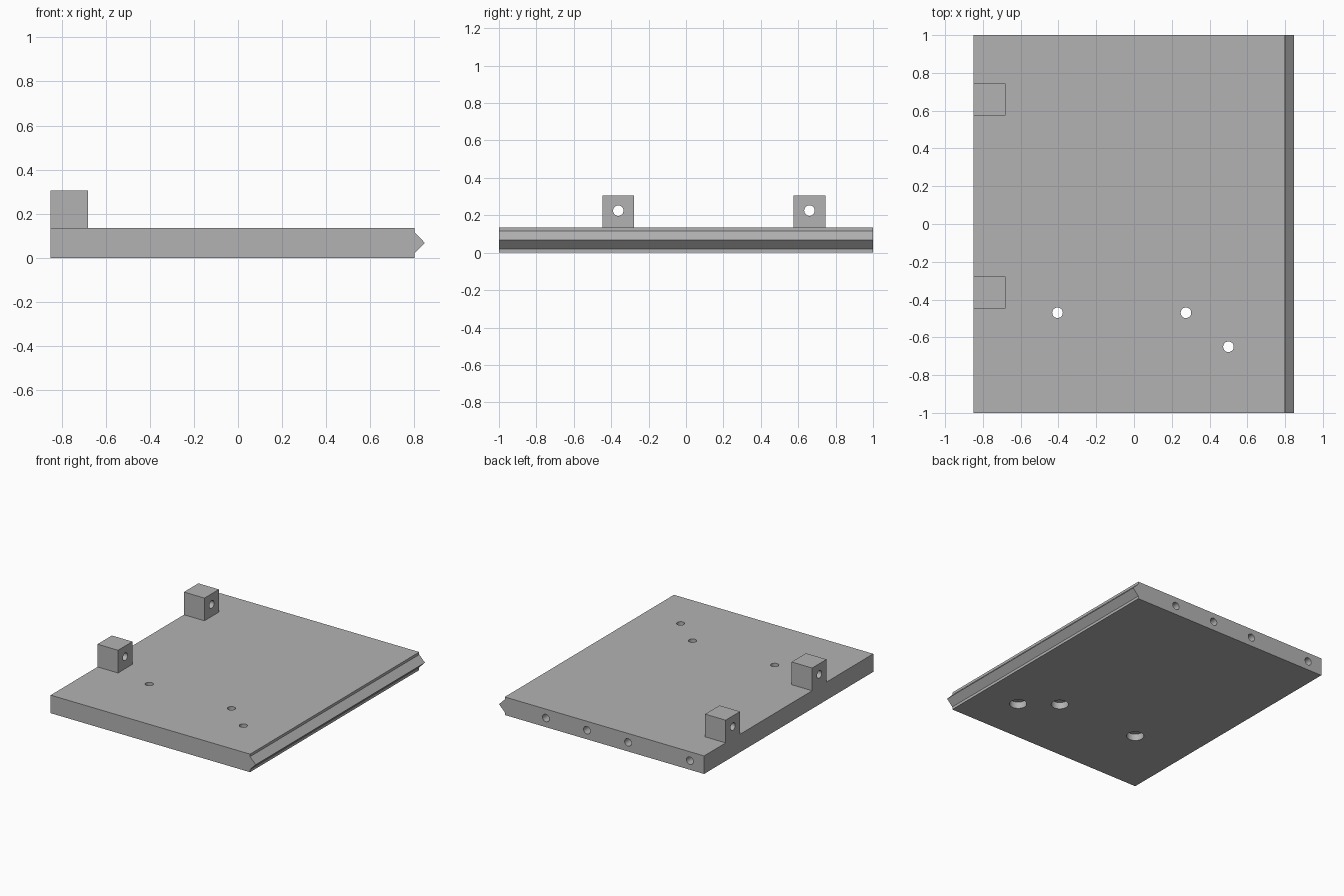
import bpy, bmesh
from math import radians
from mathutils import Matrix, Vector

if "Cube" in bpy.data.objects:
    bpy.data.objects.remove(bpy.data.objects["Cube"], do_unlink=True)

THICK = 0.135
LEFT, EDGE, TIP = -0.85, 0.80, 0.847
MID = 0.068
HOLE_R = 0.028

grey = bpy.data.materials.new("plain grey")
grey.use_nodes = True
grey.diffuse_color = (0.45, 0.45, 0.45, 1)
grey.node_tree.nodes["Principled BSDF"].inputs["Base Color"].default_value = grey.diffuse_color


def make_object(name, bm):
    bmesh.ops.recalc_face_normals(bm, faces=bm.faces[:])
    mesh = bpy.data.meshes.new(name)
    bm.to_mesh(mesh)
    bm.free()
    mesh.materials.append(grey)
    obj = bpy.data.objects.new(name, mesh)
    bpy.context.collection.objects.link(obj)
    return obj


def add_cylinder(bm, centre, axis, radius, length):
    turn = Vector((0, 0, 1)).rotation_difference(Vector(axis)).to_matrix().to_4x4()
    bmesh.ops.create_cone(bm, cap_ends=True, segments=32, radius1=radius, radius2=radius,
                          depth=length, matrix=Matrix.Translation(centre) @ turn)


def drill(obj, cylinders):
    """Cut each (centre, axis, radius, length) cylinder out of the object."""
    for spec in cylinders:
        bm = bmesh.new()
        add_cylinder(bm, *spec)
        cutter = make_object("drill_cutter", bm)
        cutter.hide_render = True
        mod = obj.modifiers.new("drill", 'BOOLEAN')
        mod.operation, mod.solver, mod.object = 'DIFFERENCE', 'EXACT', cutter
        bpy.ops.object.select_all(action='DESELECT')
        bpy.context.view_layer.objects.active = obj
        obj.select_set(True)
        bpy.ops.object.modifier_apply(modifier=mod.name)
        bpy.data.objects.remove(cutter, do_unlink=True)
    bpy.ops.object.shade_smooth_by_angle(angle=radians(30))


# Base plate with the V-shaped ridge along its +x edge
profile = [(LEFT, 0), (EDGE, 0), (EDGE, 0.02), (TIP, MID),
           (EDGE, 0.116), (EDGE, THICK), (LEFT, THICK)]
bm = bmesh.new()
face = bm.faces.new([bm.verts.new((x, -1, z)) for x, z in profile])
side = bmesh.ops.extrude_face_region(bm, geom=[face])
moved = [v for v in side["geom"] if isinstance(v, bmesh.types.BMVert)]
bmesh.ops.translate(bm, verts=moved, vec=(0, 2, 0))
plate = make_object("base_plate", bm)

# Through holes with counterbores underneath, and blind holes in the back edge
holes = []
for x, y in [(-0.405, -0.47), (0.275, -0.47), (0.5, -0.65)]:
    holes.append(((x, y, MID), (0, 0, 1), HOLE_R, 0.4))
    holes.append(((x, y, 0), (0, 0, 1), 0.06, 0.1))
for x in (0.46, 0.12, -0.22, -0.732):
    holes.append(((x, 1, MID), (0, 1, 0), HOLE_R, 0.34))
drill(plate, holes)

# Two drilled mounting blocks on the -x edge
BLOCK = 0.17
for name, y in (("front_block", -0.362), ("back_block", 0.66)):
    bm = bmesh.new()
    centre = (LEFT + BLOCK / 2, y, THICK + BLOCK / 2)
    bmesh.ops.create_cube(bm, size=BLOCK, matrix=Matrix.Translation(centre))
    block = make_object(name, bm)
    drill(block, [((centre[0], y, 0.225), (1, 0, 0), HOLE_R, 0.4)])
